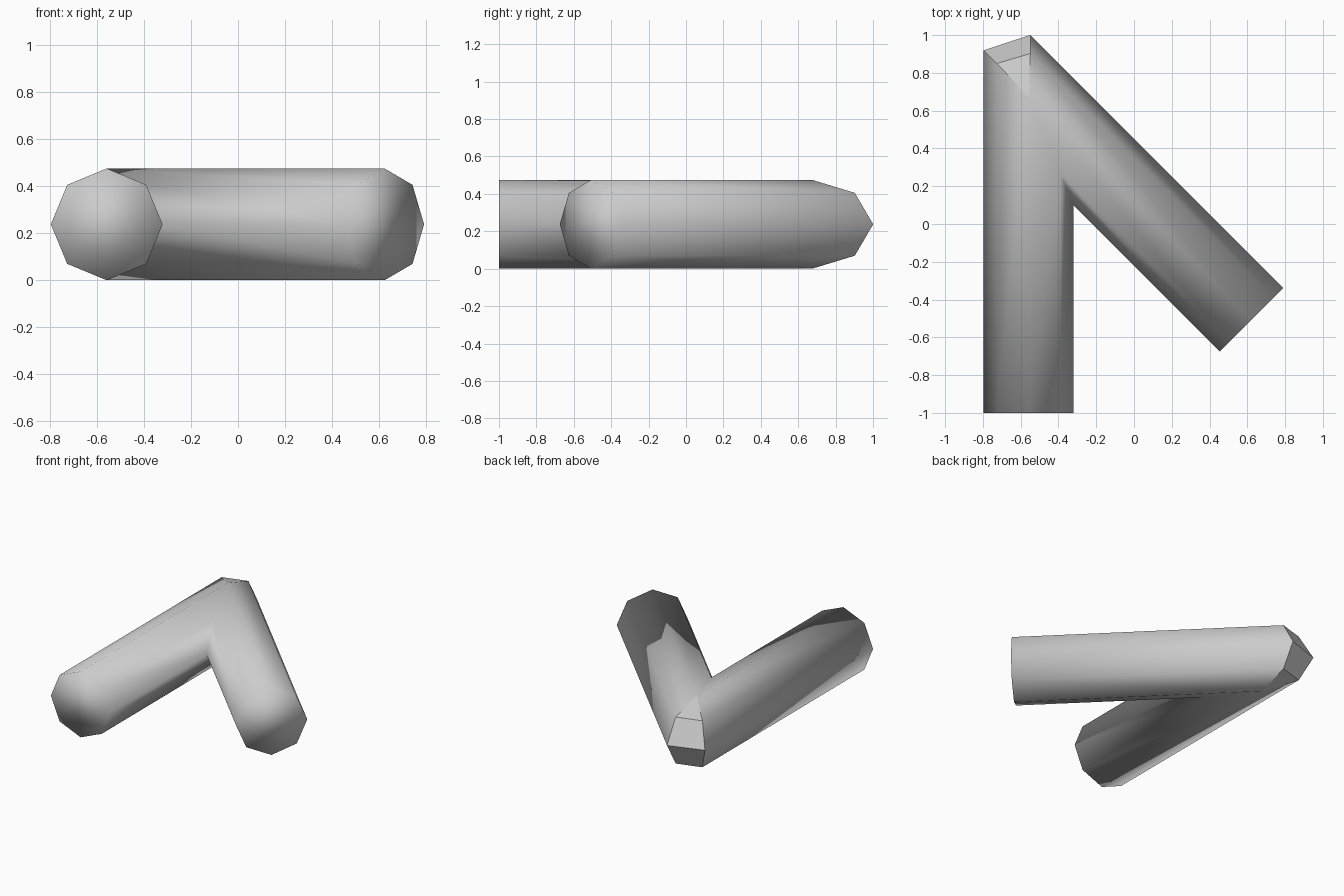
import bpy, bmesh
from math import cos, sin, pi, sqrt

if "Cube" in bpy.data.objects:
    bpy.data.objects.remove(bpy.data.objects["Cube"])

R, N = 0.2375, 8          # octagonal section
X1 = -0.558               # axis of straight leg
S = 0.116                 # diagonal leg axis: x + y = S

bm = bmesh.new()
end1, joint1, joint2, end2 = [], [], [], []
for i in range(N):
    a = 2 * pi * i / N
    u, z = R * cos(a), R + R * sin(a)      # u > 0 is the outer side of the bend
    x = X1 - u
    end1.append(bm.verts.new((x, -1, z)))
    if u > 0.001:                          # clipped outer corner
        joint1.append(bm.verts.new((x, 0.124 - x, z)))
        joint2.append(bm.verts.new((-0.549, S + u * sqrt(2) + 0.549, z)))
    else:                                  # inner mitre, shared by both legs
        v = bm.verts.new((x, S + u * sqrt(2) - x, z))
        joint1.append(v)
        joint2.append(v)
    end2.append(bm.verts.new((0.623 + u / sqrt(2), -0.507 + u / sqrt(2), z)))


def band(r1, r2, smooth):
    for i in range(N):
        j = (i + 1) % N
        vs = list(dict.fromkeys((r1[i], r1[j], r2[j], r2[i])))
        if len(vs) > 2:
            bm.faces.new(vs).smooth = smooth


# legs, clipped corner and end caps
band(end1, joint1, True)
band(joint1, joint2, False)
band(joint2, end2, True)
bm.faces.new(end1).smooth = True
bm.faces.new(end2).smooth = True
bmesh.ops.recalc_face_normals(bm, faces=bm.faces[:])

mesh = bpy.data.meshes.new("bent_bar")
bm.to_mesh(mesh)
bm.free()
bpy.context.collection.objects.link(bpy.data.objects.new("bent_bar", mesh))
